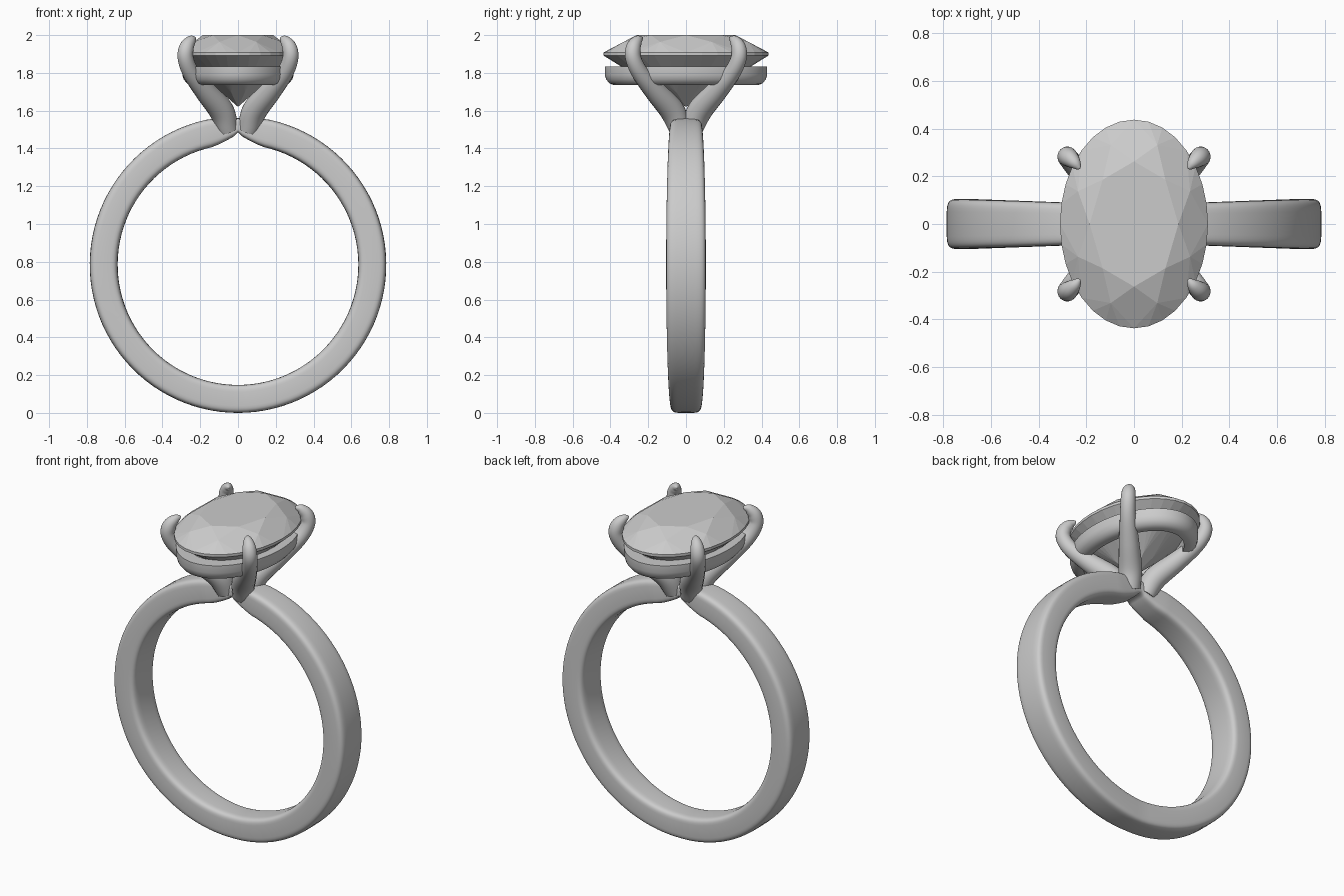
import bpy, bmesh
from math import sin, cos, pi, radians
from mathutils import Vector

if "Cube" in bpy.data.objects:
    bpy.data.objects.remove(bpy.data.objects["Cube"])


def finish(name, bm, angle=None, mirror=None):
    bmesh.ops.recalc_face_normals(bm, faces=bm.faces)
    me = bpy.data.meshes.new(name)
    bm.to_mesh(me)
    bm.free()
    ob = bpy.data.objects.new(name, me)
    bpy.context.collection.objects.link(ob)
    if mirror:
        m = ob.modifiers.new("Mirror", 'MIRROR')
        m.use_axis = mirror
        m.merge_threshold = 0.0005
    if angle:
        bpy.ops.object.select_all(action='DESELECT')
        ob.select_set(True)
        bpy.context.view_layer.objects.active = ob
        bpy.ops.object.shade_smooth_by_angle(angle=radians(angle))
    return ob


def loft(rings, loop=False, cap=False):
    bm = bmesh.new()
    vs = [[bm.verts.new(p) for p in r] for r in rings]
    n = len(rings[0])
    for i in range(len(vs) if loop else len(vs) - 1):
        a, b = vs[i], vs[(i + 1) % len(vs)]
        for j in range(n):
            k = (j + 1) % n
            bm.faces.new((a[j], a[k], b[k], b[j]))
    if cap:
        bm.faces.new(vs[0])
        bm.faces.new(vs[-1])
    return bm


def smooth_path(pts, steps=6):
    # Catmull-Rom through 4D points (x, y, z, radius)
    p = [Vector(q) for q in pts]
    p = [2 * p[0] - p[1]] + p + [2 * p[-1] - p[-2]]
    out = []
    for i in range(1, len(p) - 2):
        a, b, c, d = p[i - 1:i + 3]
        for s in range(steps):
            t = s / steps
            out.append(0.5 * (2 * b + (c - a) * t + (2 * a - 5 * b + 4 * c - d) * t * t
                              + (3 * b - a - 3 * c + d) * t ** 3))
    return out + [p[-2]]


# Band: half swept with a rounded-rectangle section, dipping up at the top, mirrored
R_OUT, R_IN, CZ = 0.785, 0.637, 0.785
sections = []
for i in range(49):
    t = radians(167.5) * i / 48
    s, c = sin(t), -cos(t)
    sections.append((R_OUT * s, CZ + R_OUT * c, R_IN * s, CZ + R_IN * c, 0.08 + 0.025 * s))
sections += [(0.125, 1.557, 0.10, 1.422, 0.08), (0.08, 1.56, 0.06, 1.442, 0.077),
             (0.035, 1.56, 0.022, 1.464, 0.073), (0, 1.56, 0, 1.486, 0.07)]


def sgnpow(v, e):
    return (abs(v) ** e) * (1 if v >= 0 else -1)


rings = []
for xo, zo, xi, zi, w in sections:
    mid = Vector(((xo + xi) / 2, 0, (zo + zi) / 2))
    half = Vector(((xo - xi) / 2, 0, (zo - zi) / 2))
    rings.append([mid + half * sgnpow(cos(a), 0.38) + Vector((0, w * sgnpow(sin(a), 0.38), 0))
                  for a in (2 * pi * k / 40 for k in range(40))])
finish("band", loft(rings), 40, (True, False, False))

# Prongs: tapered claw, mirrored to four
path = smooth_path([(0.055, 0.03, 1.50, 0.058), (0.088, 0.073, 1.60, 0.066),
                    (0.17, 0.16, 1.70, 0.057), (0.248, 0.243, 1.80, 0.045),
                    (0.278, 0.28, 1.88, 0.042), (0.272, 0.278, 1.935, 0.039),
                    (0.250, 0.258, 1.970, 0.028), (0.232, 0.238, 1.982, 0.013),
                    (0.226, 0.232, 1.983, 0.003)])
rings = []
side = Vector((1, -1, 0)).normalized()
for i, q in enumerate(path):
    tan = (path[min(i + 1, len(path) - 1)] - path[max(i - 1, 0)]).to_3d().normalized()
    u = (side - tan * side.dot(tan)).normalized()
    v = tan.cross(u)
    rings.append([q.to_3d() + q.w * (u * cos(a) + v * sin(a))
                  for a in (2 * pi * k / 20 for k in range(20))])
finish("prongs", loft(rings, cap=True), 60, (True, True, False))

# Gallery rail: oval ring under the stone, rounded lower outer edge
profile = [(0, 1.835), (0, 1.79), (0.008, 1.765), (0.024, 1.745), (0.048, 1.735),
           (0.08, 1.735), (0.08, 1.835)]
rings = [[((0.295 - d) * cos(a), (0.43 - d) * sin(a), z) for d, z in profile]
         for a in (2 * pi * k / 96 for k in range(96))]
finish("gallery_rail", loft(rings, loop=True), 35)

# Stone: oval brilliant cut as the hull of its facet corners
A, B = 0.31, 0.437
TABLE, GIRDLE, LOW, CULET = 2.0, 1.908, 1.892, 1.62
pts = [(0, 0, CULET)]


def ring(n, r, z, start=0.0):
    for k in range(n):
        a = start + 2 * pi * k / n
        pts.append((A * r * cos(a), B * r * sin(a), z))


cm = cos(pi / 8)
ring(8, 0.6, TABLE)
ring(8, 0.82, TABLE - (TABLE - GIRDLE) * (0.82 * cm - 0.6) / 0.4, pi / 8)
ring(32, 1.0, GIRDLE)
ring(32, 1.0, LOW)
ring(8, 0.3, CULET + (LOW - CULET) * 0.3 * cm, pi / 8)
bm = bmesh.new()
for p in pts:
    bm.verts.new(p)
bmesh.ops.convex_hull(bm, input=bm.verts)
bmesh.ops.dissolve_limit(bm, angle_limit=radians(0.5), verts=bm.verts, edges=bm.edges)
finish("stone", bm)
